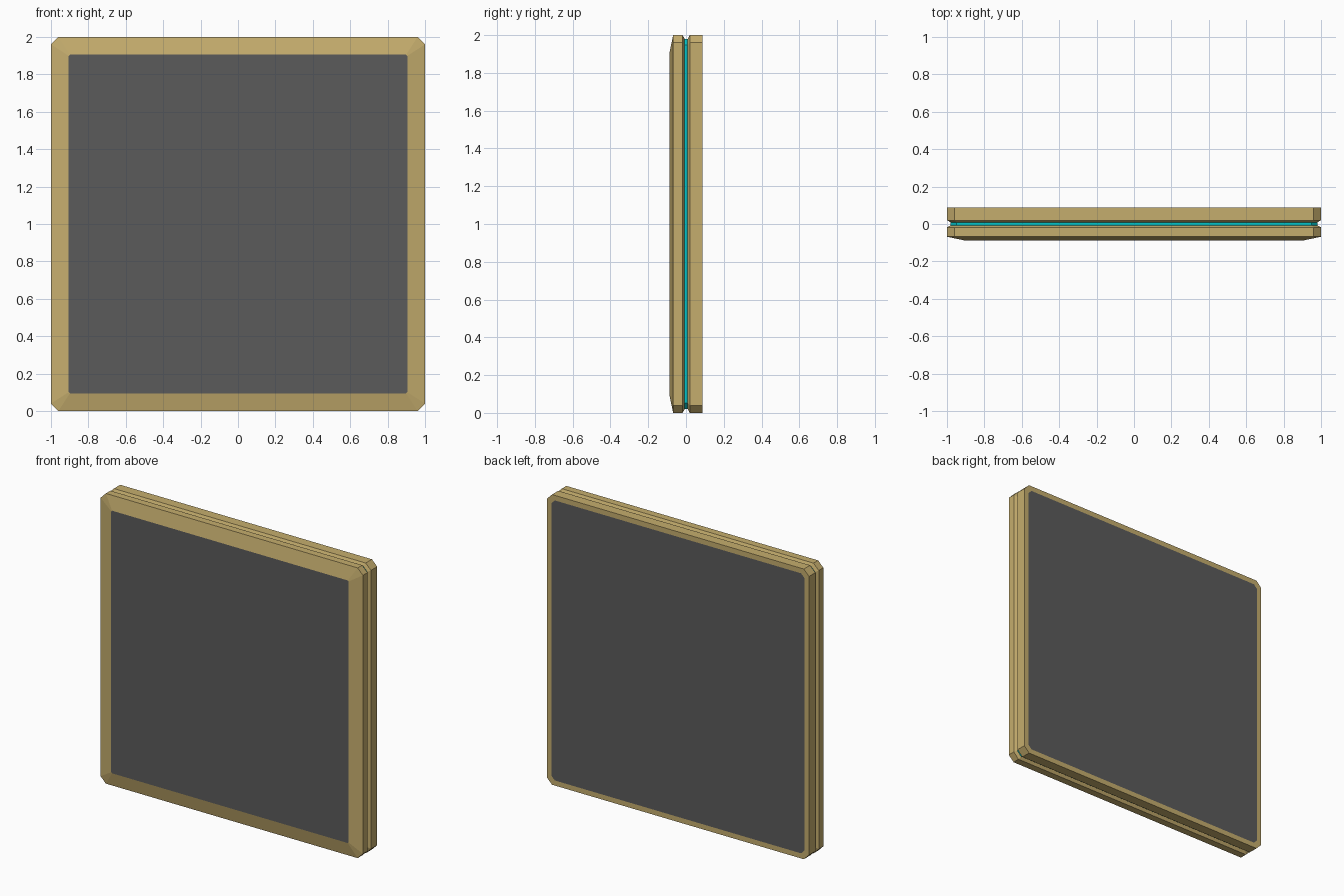
import bpy, bmesh

if "Cube" in bpy.data.objects:
    bpy.data.objects.remove(bpy.data.objects["Cube"])


def material(name, rgb):
    m = bpy.data.materials.new(name)
    m.diffuse_color = (*rgb, 1)
    m.use_nodes = True
    m.node_tree.nodes["Principled BSDF"].inputs["Base Color"].default_value = m.diffuse_color
    return m


gold = material("sandy gold", (0.56, 0.42, 0.155))
grey = material("dark grey", (0.105, 0.105, 0.105))
cyan = material("cyan", (0.0, 0.56, 0.58))


def ring(bm, half, cut, y):
    """Square outline with cut corners, centred on z = 1."""
    i = half - cut
    pts = [(i, -half), (half, -i), (half, i), (i, half),
           (-i, half), (-half, i), (-half, -i), (-i, -half)]
    return [bm.verts.new((x, y, z + 1)) for x, z in pts]


def loft(name, mat, rings, cap=False):
    """Skin rings listed from front to back; a lone ring becomes a flat panel."""
    bm = bmesh.new()
    loops = [ring(bm, *r) for r in rings]
    for a, b in zip(loops, loops[1:]):
        for k in range(8):
            n = (k + 1) % 8
            bm.faces.new((a[k], a[n], b[n], b[k])[::-1])
    if cap:
        face = bm.faces.new(loops[0])
        face.normal_update()
        if face.normal.y * rings[0][2] < 0:
            face.normal_flip()
    me = bpy.data.meshes.new(name)
    bm.to_mesh(me)
    bm.free()
    me.materials.append(mat)
    ob = bpy.data.objects.new(name, me)
    bpy.context.collection.objects.link(ob)
    return ob


FRONT = (0.905, 0.006, -0.088)
BACK = (0.965, 0.026, 0.088)
STRIP_F = (0.98, 0.032, -0.007)
STRIP_B = (0.98, 0.032, 0.009)

# front frame: sloped face, rim, then slope into the groove
loft("front_frame", gold, [FRONT, (1, 0.04, -0.068), (1, 0.04, -0.018), STRIP_F])
# glowing strip at the bottom of the groove
loft("groove_strip", cyan, [STRIP_F, STRIP_B])
# back frame: slope out of the groove, rim, flat border
loft("back_frame", gold, [STRIP_B, (1, 0.04, 0.02), (1, 0.04, 0.088), BACK])
# flat panels on both sides
loft("front_panel", grey, [FRONT], cap=True)
loft("back_panel", grey, [BACK], cap=True)

# make sure the lofted skins face outward
for ob in bpy.context.collection.objects:
    if "panel" in ob.name:
        continue
    bm = bmesh.new()
    bm.from_mesh(ob.data)
    bm.normal_update()
    for f in bm.faces:
        c = f.calc_center_median()
        c.z -= 1
        if f.normal.x * c.x + f.normal.z * c.z + f.normal.y * c.y < 0 and \
                f.normal.x * c.x + f.normal.z * c.z < 1e-4:
            f.normal_flip()
    bm.to_mesh(ob.data)
    bm.free()
